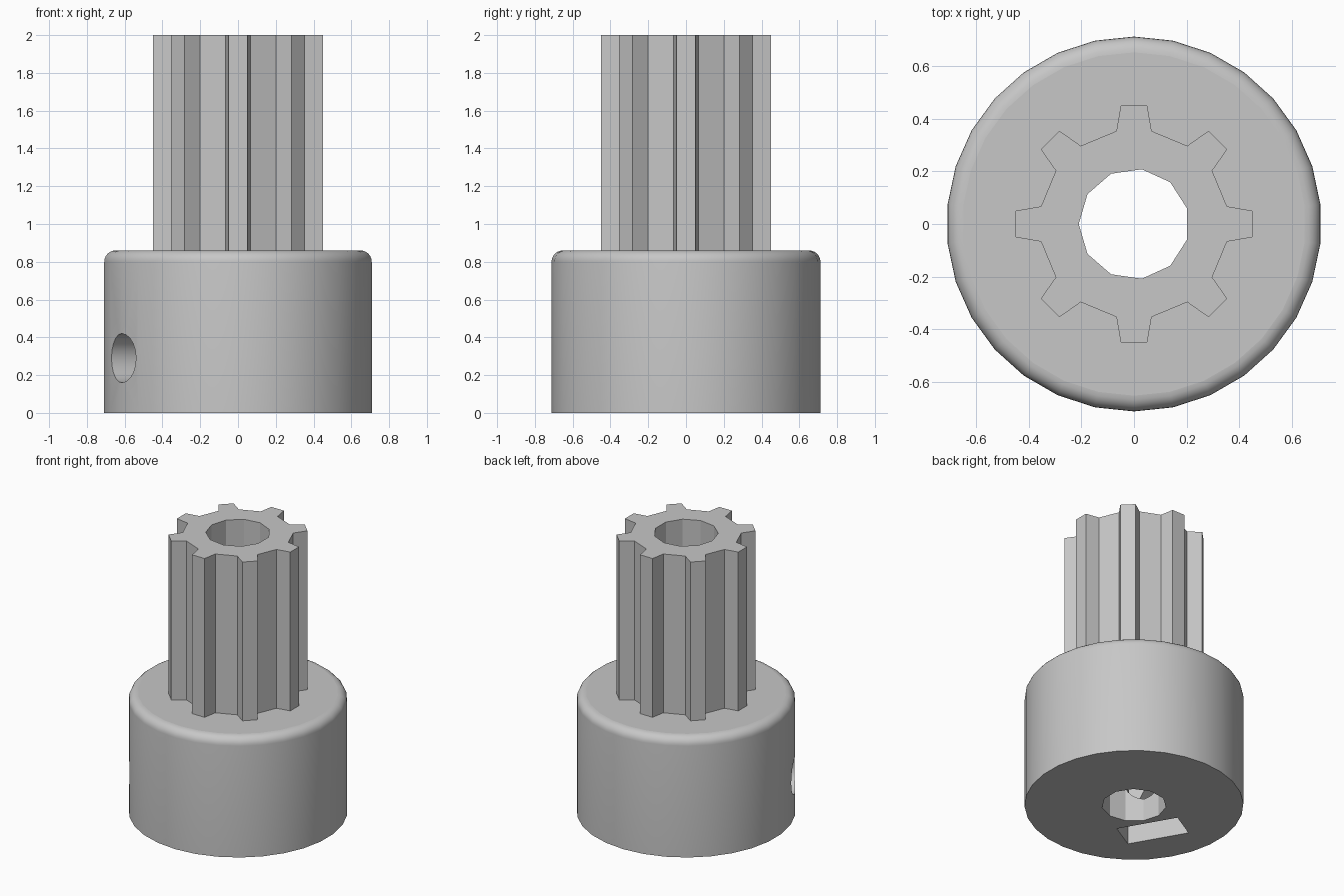
import bpy, bmesh
from math import pi, cos, sin, radians
from mathutils import Matrix, Vector

cube = bpy.data.objects.get("Cube")
if cube:
    bpy.data.objects.remove(cube, do_unlink=True)

HUB_R, HUB_H, FILLET = 0.712, 0.86, 0.06
SHAFT_TOP, BORE_R = 2.0, 0.21
SCREW_Z, SCREW_R = 0.29, 0.13
SCREW_ANGLE = radians(210)

grey = bpy.data.materials.new("plain_grey")
grey.use_nodes = True
colour = (0.57, 0.57, 0.57, 1)
grey.diffuse_color = colour
grey.node_tree.nodes["Principled BSDF"].inputs["Base Color"].default_value = colour


def ring(radius, sides, start=0.0):
    return [(radius * cos(start + 2 * pi * i / sides),
             radius * sin(start + 2 * pi * i / sides)) for i in range(sides)]


def loft(name, layers):
    """Closed solid through stacked loops of equal length."""
    bm = bmesh.new()
    loops = [[bm.verts.new(p) for p in layer] for layer in layers]
    for low, high in zip(loops, loops[1:]):
        for i in range(len(low)):
            j = (i + 1) % len(low)
            bm.faces.new((low[i], low[j], high[j], high[i]))
    bm.faces.new(loops[0][::-1])
    bm.faces.new(loops[-1])
    bmesh.ops.recalc_face_normals(bm, faces=bm.faces)
    mesh = bpy.data.meshes.new(name)
    bm.to_mesh(mesh)
    bm.free()
    mesh.materials.append(grey)
    obj = bpy.data.objects.new(name, mesh)
    bpy.context.collection.objects.link(obj)
    return obj


def prism(name, outline, start, end, matrix=Matrix()):
    return loft(name, [[matrix @ Vector((x, y, z)) for x, y in outline]
                       for z in (start, end)])


def combine(target, tool, operation):
    mod = target.modifiers.new(operation.lower(), 'BOOLEAN')
    mod.object, mod.operation, mod.solver = tool, operation, 'EXACT'
    bpy.context.view_layer.objects.active = target
    bpy.ops.object.modifier_apply(modifier=mod.name)
    bpy.data.objects.remove(tool, do_unlink=True)


# Round hub with a filleted upper rim
profile = [(HUB_R, 0)]
for i in range(7):
    a = pi / 2 * i / 6
    profile.append((HUB_R - FILLET + FILLET * cos(a), HUB_H - FILLET + FILLET * sin(a)))
hub = loft("splined_hub", [[(x, y, z) for x, y in ring(r, 30, pi / 2)]
                           for r, z in profile])

# Shaft with eight tapered teeth
outline = []
for k in range(8):
    turn = Matrix.Rotation(k * pi / 4, 2)
    for p in ((0.353, -0.067), (0.45, -0.05), (0.45, 0.05), (0.353, 0.067)):
        outline.append(tuple(turn @ Vector(p)))
combine(hub, prism("toothed_shaft", outline, 0.6, SHAFT_TOP), 'UNION')

# Central bore
combine(hub, prism("bore_cutter", ring(BORE_R, 11, pi), -0.1, 2.1), 'DIFFERENCE')

# Frame whose local z points out along the set screw, local y is up
out = Vector((cos(SCREW_ANGLE), sin(SCREW_ANGLE), 0))
up = Vector((0, 0, 1))
frame = Matrix((up.cross(out), up, out)).transposed().to_4x4()

# Set screw hole, from the bore to the outside
hole = [(x, y + SCREW_Z) for x, y in ring(SCREW_R, 20)]
combine(hub, prism("screw_hole_cutter", hole, 0, 0.9, frame), 'DIFFERENCE')

# Nut slot, open at the bottom with a pointed roof
half = 0.21
slot = [(-half, -0.1), (half, -0.1), (half, SCREW_Z + 0.12),
        (0, SCREW_Z + 0.24), (-half, SCREW_Z + 0.12)]
combine(hub, prism("nut_slot_cutter", slot, 0.25, 0.46, frame), 'DIFFERENCE')

# Smooth curved walls, flat horizontal faces
bpy.ops.object.select_all(action='DESELECT')
hub.select_set(True)
bpy.context.view_layer.objects.active = hub
bpy.ops.object.shade_smooth_by_angle(angle=radians(30))
for face in hub.data.polygons:
    if abs(face.normal.z) > 0.999:
        face.use_smooth = False
